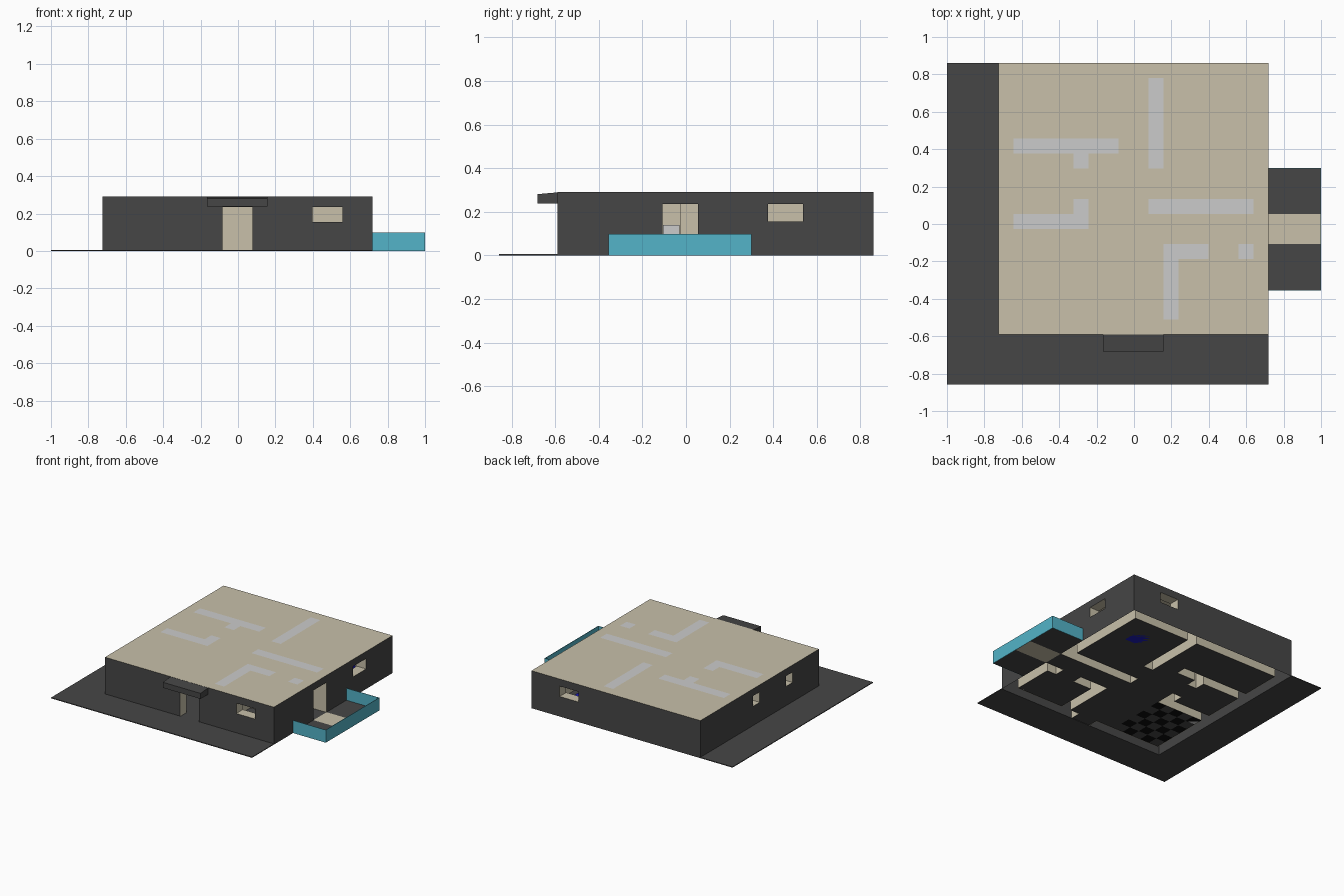
import bpy, bmesh

if "Cube" in bpy.data.objects:
    bpy.data.objects.remove(bpy.data.objects["Cube"])

COLORS = {"dark": (0.061, 0.061, 0.061, 1), "cream": (0.58, 0.53, 0.40, 1),
          "cyan": (0.087, 0.456, 0.578, 1), "black": (0.004, 0.004, 0.004, 1),
          "blue": (0.01, 0.01, 0.5, 1)}
MATS = {}
for n, c in COLORS.items():
    MATS[n] = bpy.data.materials.new(n)
    MATS[n].diffuse_color = c


def mesh_object(name, polys, color=None):
    """Object from a list of polygons given as corner points."""
    bm = bmesh.new()
    for p in polys:
        bm.faces.new([bm.verts.new(v) for v in p])
    bmesh.ops.remove_doubles(bm, verts=bm.verts, dist=1e-5)
    me = bpy.data.meshes.new(name)
    bm.to_mesh(me)
    bm.free()
    ob = bpy.data.objects.new(name, me)
    bpy.context.collection.objects.link(ob)
    if color:
        me.materials.append(MATS[color])
    return ob


def box(name, x0, x1, y0, y1, z0, z1, color=None, drop=0.0):
    """Box; drop lowers the front top edge to slope the top."""
    a = [(x0, y0, z0), (x1, y0, z0), (x1, y1, z0), (x0, y1, z0)]
    b = [(x0, y0, z1 - drop), (x1, y0, z1 - drop), (x1, y1, z1), (x0, y1, z1)]
    sides = [(a[i], a[(i + 1) % 4], b[(i + 1) % 4], b[i]) for i in range(4)]
    return mesh_object(name, sides + [a[::-1], b], color)


# House plan on an 18 x 18 cell grid with three height layers
N = 18
X = [-0.725 + 1.445 * i / N for i in range(N + 1)]
Y = [-0.59 + 1.45 * j / N for j in range(N + 1)]
Z = [0.003, 0.155, 0.235, 0.29]

# Partition walls as inclusive cell ranges (i0, i1, j0, j1)
PARTITIONS = [(10, 10, 11, 16), (1, 7, 12, 12), (5, 5, 11, 11), (1, 5, 7, 7), (5, 5, 8, 8),
              (10, 16, 8, 8), (11, 11, 1, 5), (11, 13, 5, 5), (16, 16, 5, 5)]
# Doors and windows: cell range plus the height layers they pierce
OPENINGS = [(8, 9, 0, 0, (0, 1)), (17, 17, 6, 7, (0, 1)), (14, 15, 0, 0, (1,)),
            (17, 17, 12, 13, (1,)), (13, 14, 17, 17, (1,)),
            (0, 0, 9, 9, (1,)), (0, 0, 4, 4, (1,))]


def within(i, j, r):
    return r[0] <= i <= r[1] and r[2] <= j <= r[3]


def inside(i, j):
    return 0 <= i < N and 0 <= j < N


def partition(i, j):
    return any(within(i, j, r) for r in PARTITIONS)


def solid(i, j, k):
    if not inside(i, j):
        return False
    if any(within(i, j, o) and k in o[4] for o in OPENINGS):
        return False
    return i in (0, N - 1) or j in (0, N - 1) or partition(i, j)


parts = {n: [] for n in ("outer_walls", "inner_walls", "roof", "partition_tops",
                         "floor", "black_floor_tiles")}


def flat(i, j, z):
    return [(X[i], Y[j], z), (X[i + 1], Y[j], z), (X[i + 1], Y[j + 1], z), (X[i], Y[j + 1], z)]


for i in range(N):
    for j in range(N):
        # roof with the partition tops showing, floor open under the hollow walls
        parts["partition_tops" if partition(i, j) else "roof"].append(flat(i, j, Z[3]))
        if not solid(i, j, 0):
            tile = 1 <= i <= 5 and 1 <= j <= 6 and (i + j) % 2
            parts["black_floor_tiles" if tile else "floor"].append(flat(i, j, Z[0])[::-1])
        for k in range(3):
            if not solid(i, j, k):
                continue
            z0, z1 = Z[k], Z[k + 1]
            if k == 0:
                z0 = 0
            # vertical faces towards empty neighbours
            for di, dj, a, b in ((1, 0, (1, 0), (1, 1)), (-1, 0, (0, 1), (0, 0)),
                                 (0, 1, (1, 1), (0, 1)), (0, -1, (0, 0), (1, 0))):
                if not solid(i + di, j + dj, k):
                    p, q = (X[i + a[0]], Y[j + a[1]]), (X[i + b[0]], Y[j + b[1]])
                    key = "inner_walls" if inside(i + di, j + dj) else "outer_walls"
                    parts[key].append([(*p, z0), (*q, z0), (*q, z1), (*p, z1)])
            # sills and lintels
            if k < 2 and not solid(i, j, k + 1):
                parts["inner_walls"].append(flat(i, j, z1))
            if k > 0 and not solid(i, j, k - 1):
                parts["inner_walls"].append(flat(i, j, z0)[::-1])

part_colors = {"outer_walls": "dark", "inner_walls": "cream", "roof": "cream",
               "floor": "dark", "black_floor_tiles": "black"}
for n, polys in parts.items():
    mesh_object(n, polys, part_colors.get(n))

# Paving around the front and left, canopy over the front door
box("front_paving", -1, 0.72, -0.857, -0.59, 0, 0.006, "dark")
box("side_paving", -1, -0.725, -0.59, 0.86, 0, 0.006, "dark")
box("door_canopy", -0.165, 0.157, -0.682, -0.59, 0.238, 0.289, "dark", 0.008)

# Terrace: dark deck halves, pale path, thin cyan railing
box("terrace_deck_front", 0.72, 0.998, -0.352, Y[6], 0, 0.005, "dark")
box("terrace_deck_back", 0.72, 0.998, Y[8], 0.298, 0, 0.005, "dark")
box("terrace_path", 0.72, 0.998, Y[6], Y[8], 0, 0.005, "cream")
box("railing_outer", 0.996, 1.0, -0.355, 0.3, 0, 0.098, "cyan")
for n, y in (("railing_front", -0.355), ("railing_back", 0.297)):
    box(n, 0.72, 0.996, y, y + 0.003, 0, 0.098, "cyan")

# Simple furniture glimpsed through the openings
box("kitchen_cupboard", -0.645, -0.56, -0.105, -0.03, Z[0], 0.14)
box("bed", 0.35, 0.5, 0.5, 0.72, Z[0], 0.08, "blue")
box("bath", 0.42, 0.6, -0.505, -0.42, Z[0], 0.08)

for m in bpy.data.materials:
    if m.users and not m.is_grease_pencil:
        m.use_nodes = True
        m.node_tree.nodes["Principled BSDF"].inputs["Base Color"].default_value = m.diffuse_color
